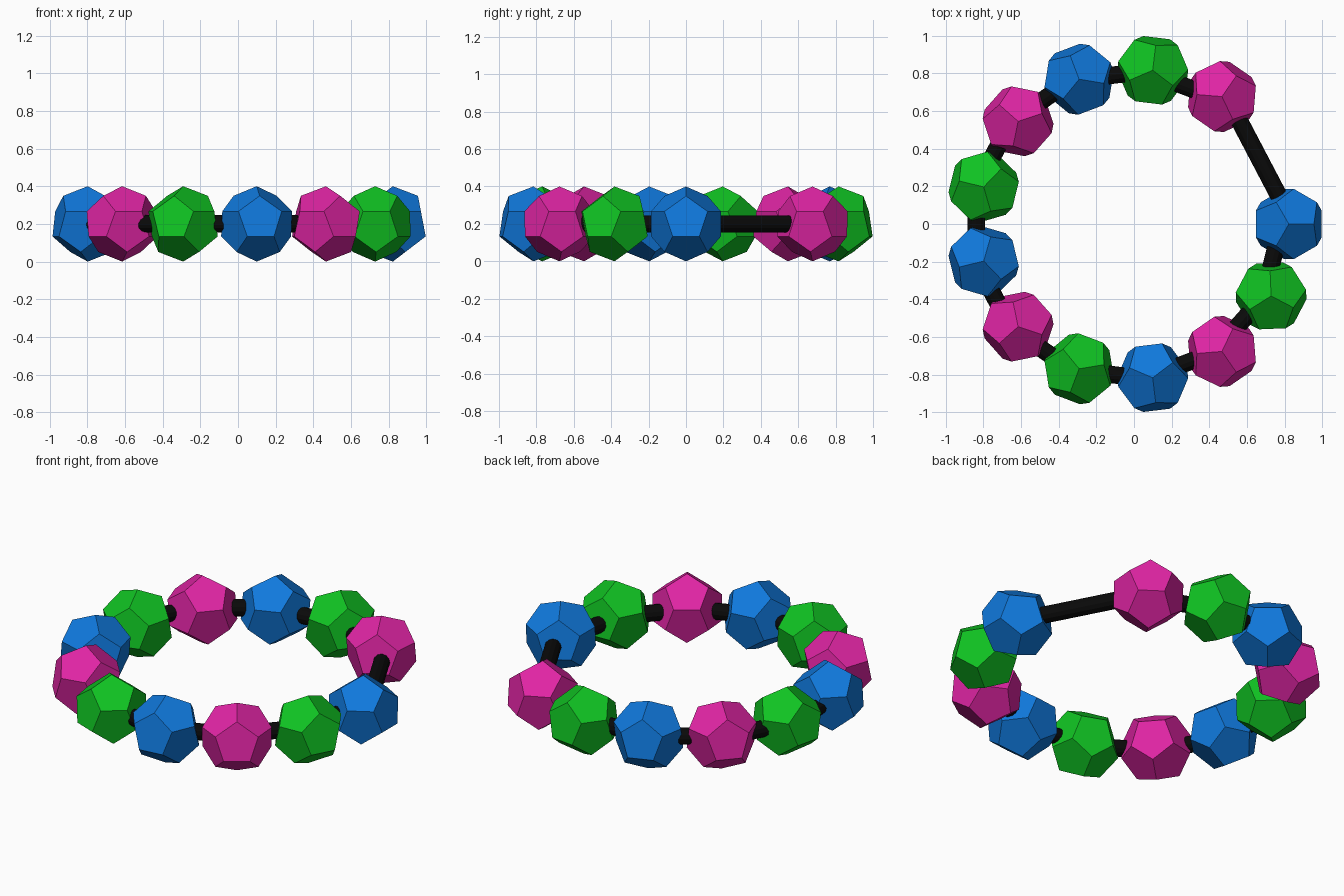
import bpy, bmesh, math
from mathutils import Vector, Matrix

old = bpy.data.objects.get("Cube")
if old:
    bpy.data.objects.remove(old, do_unlink=True)


def material(name, rgb):
    m = bpy.data.materials.new(name)
    m.use_nodes = True
    m.diffuse_color = (*rgb, 1)
    m.node_tree.nodes["Principled BSDF"].inputs["Base Color"].default_value = (*rgb, 1)
    return m


blue = material("blue", (0.005, 0.19, 0.72))
green = material("green", (0.005, 0.54, 0.016))
magenta = material("magenta", (0.74, 0.018, 0.37))
black = material("black", (0.003, 0.003, 0.003))

STEPS = 13            # evenly spaced places, one of them left empty
GAP = 1
RING = 0.822
BEAD = 0.2
ROD = 0.046
HEIGHT = 0.2


def add_object(name, bm, mat):
    mesh = bpy.data.meshes.new(name)
    bm.to_mesh(mesh)
    bm.free()
    mesh.materials.append(mat)
    obj = bpy.data.objects.new(name, mesh)
    bpy.context.collection.objects.link(obj)
    return obj


def place(k):
    a = math.tau * k / STEPS
    return Vector((RING * math.cos(a), RING * math.sin(a), HEIGHT))


def polar(r, z, angle):
    return Vector((r * math.cos(angle), r * math.sin(angle), z))


def bead(name, k, mat):
    """Regular dodecahedron standing on a corner."""
    spread = math.acos(math.sqrt(5 / 8))
    points = [Vector((0, 0, 1))]
    for i in range(3):
        a = math.tau * i / 3
        points.append(polar(2 / 3, math.sqrt(5) / 3, a))
        for side in (-1, 1):
            points.append(polar(math.sqrt(8) / 3, 1 / 3, a + side * spread))
    bm = bmesh.new()
    for p in points:
        bm.verts.new(p * BEAD)
        bm.verts.new(-p * BEAD)
    bmesh.ops.convex_hull(bm, input=bm.verts[:])
    bmesh.ops.dissolve_limit(bm, angle_limit=math.radians(5),
                             verts=bm.verts[:], edges=bm.edges[:])
    bmesh.ops.recalc_face_normals(bm, faces=bm.faces[:])
    obj = add_object(name, bm, mat)
    obj.location = place(k)
    obj.rotation_euler.z = math.tau * k / STEPS


def rod(name, start, end):
    bm = bmesh.new()
    axis = end - start
    bmesh.ops.create_cone(bm, cap_ends=True, segments=12, radius1=ROD,
                          radius2=ROD, depth=axis.length)
    turn = axis.to_track_quat('Z', 'Y').to_matrix().to_4x4()
    bm.transform(Matrix.Translation((start + end) / 2) @ turn)
    add_object(name, bm, black)


# Beads in repeating colours, starting after the gap
colours = [magenta, green, blue]
filled = [k % STEPS for k in range(GAP + 1, GAP + STEPS)]
for i, k in enumerate(filled):
    mat = colours[i % 3]
    bead(f"{mat.name}_bead_{i + 1}", k, mat)

# Short rods between neighbours, strung slightly off the bead centres
shift = Vector((-0.04, -0.005, 0))
for i, (a, b) in enumerate(zip(filled, filled[1:])):
    rod(f"link_rod_{i + 1}", place(a) + shift, place(b) + shift)

# Long rod across the gap
out = Vector((0.02, 0.01, 0))
rod("long_rod", place(GAP + 1) + out, place(GAP - 1) + out)
